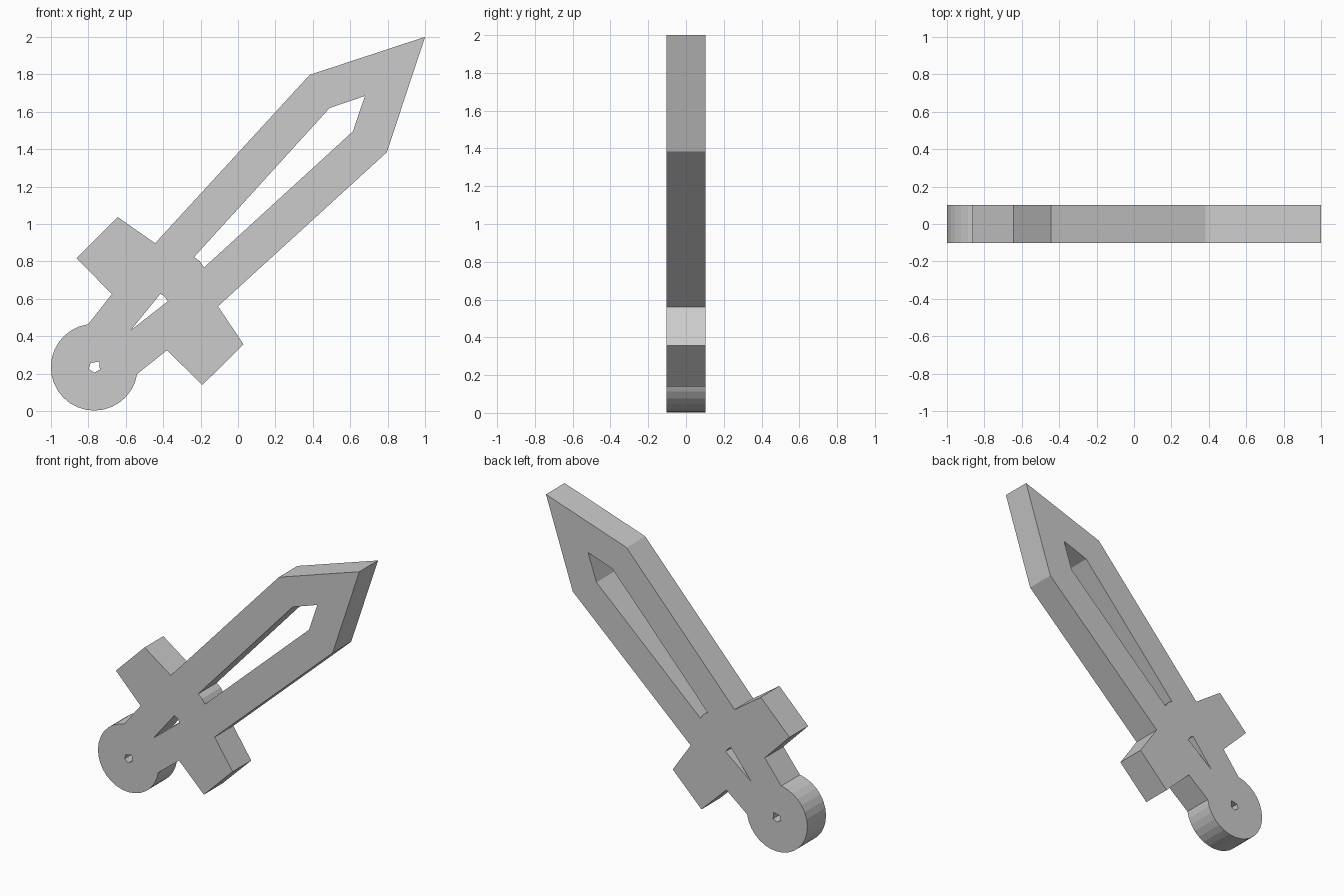
import bpy, bmesh, math

if "Cube" in bpy.data.objects:
    bpy.data.objects.remove(bpy.data.objects["Cube"])

HALF_THICKNESS = 0.102


def arc(cx, cz, r, start, end, n):
    """Points on an arc, angles in degrees."""
    angles = [math.radians(start + (end - start) * i / n) for i in range(n + 1)]
    return [(cx + r * math.cos(a), cz + r * math.sin(a)) for a in angles]


def plate(name, loops):
    """Extruded flat plate in the xz plane; inner loops become holes."""
    curve = bpy.data.curves.new(name, 'CURVE')
    curve.dimensions = '2D'
    curve.fill_mode = 'BOTH'
    curve.extrude = HALF_THICKNESS
    for pts in loops:
        s = curve.splines.new('POLY')
        s.points.add(len(pts) - 1)
        for p, (x, z) in zip(s.points, pts):
            p.co = (x, z, 0, 1)
        s.use_cyclic_u = True
        s.use_smooth = False
    helper = bpy.data.objects.new(name + "_profile", curve)
    bpy.context.collection.objects.link(helper)
    dg = bpy.context.evaluated_depsgraph_get()
    mesh = bpy.data.meshes.new_from_object(helper.evaluated_get(dg))
    bpy.data.objects.remove(helper)

    # Weld caps to walls and stand the plate upright
    bm = bmesh.new()
    bm.from_mesh(mesh)
    bmesh.ops.remove_doubles(bm, verts=bm.verts, dist=0.0005)
    for v in bm.verts:
        x, y, z = v.co
        v.co = (x, -z, y)
    bmesh.ops.recalc_face_normals(bm, faces=bm.faces)
    for f in bm.faces:
        f.smooth = False
    bm.to_mesh(mesh)
    bm.free()
    mesh.name = name
    obj = bpy.data.objects.new(name, mesh)
    bpy.context.collection.objects.link(obj)
    return obj


# Outer silhouette: blade, crossguard and grip, round pommel
blade_right = [(1.0, 2.0), (0.795, 1.383), (-0.107, 0.56)]
guard_right = [(0.03, 0.357), (-0.19, 0.14), (-0.38, 0.325)]
pommel = arc(-0.768, 0.235, 0.232, -9, -262, 22)
guard_left = [(-0.674, 0.625), (-0.863, 0.818), (-0.643, 1.037)]
blade_left = [(-0.443, 0.897), (0.383, 1.797)]
outline = blade_right + guard_right + pommel + guard_left + blade_left

# Openings: blade slot, grip slot, pommel hole
blade_slot = [(0.678, 1.684), (0.614, 1.495), (-0.182, 0.767),
              (-0.203, 0.80), (-0.235, 0.823), (0.49, 1.62)]
grip_slot = [(-0.573, 0.432), (-0.415, 0.627), (-0.395, 0.615), (-0.374, 0.588)]
pommel_hole = [(-0.797, 0.225), (-0.788, 0.256), (-0.742, 0.266),
               (-0.738, 0.222), (-0.768, 0.205)]

plate("sword", [outline, blade_slot, grip_slot, pommel_hole])
